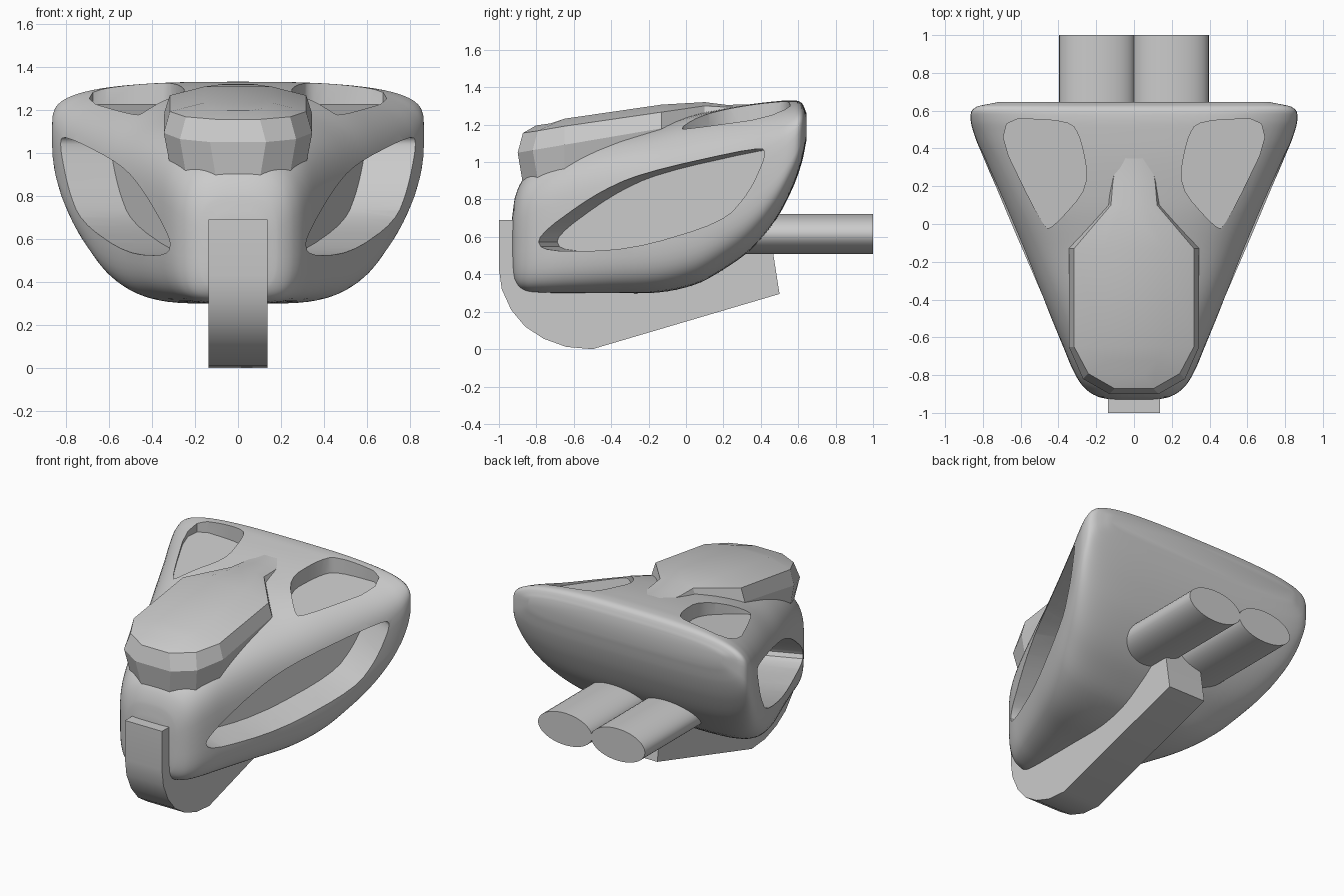
import bpy, bmesh
from math import cos, sin, pi, radians, copysign
from mathutils import Vector

if "Cube" in bpy.data.objects:
    bpy.data.objects.remove(bpy.data.objects["Cube"])


def make(name, verts, faces):
    bm = bmesh.new()
    vs = [bm.verts.new(v) for v in verts]
    for f in faces:
        bm.faces.new([vs[i] for i in f])
    bmesh.ops.recalc_face_normals(bm, faces=bm.faces)
    me = bpy.data.meshes.new(name)
    bm.to_mesh(me)
    bm.free()
    ob = bpy.data.objects.new(name, me)
    bpy.context.collection.objects.link(ob)
    return ob


def loft(name, rings, cap_start=True, cap_end=True):
    n = len(rings[0])
    verts = [v for r in rings for v in r]
    faces = [(k*n + i, k*n + (i+1) % n, (k+1)*n + (i+1) % n, (k+1)*n + i)
             for k in range(len(rings)-1) for i in range(n)]
    if cap_start:
        faces.append(range(n))
    if cap_end:
        faces.append(range((len(rings)-1)*n, len(rings)*n))
    return make(name, verts, faces)


def round_outline(pts, steps=2):
    # corner cutting for soft outlines
    for _ in range(steps):
        out = []
        for i, p in enumerate(pts):
            a, b = Vector(p), Vector(pts[(i+1) % len(pts)])
            out += [a.lerp(b, .22), a.lerp(b, .78)]
        pts = out
    return pts


def smooth(ob, angle=30):
    bpy.ops.object.select_all(action='DESELECT')
    bpy.context.view_layer.objects.active = ob
    ob.select_set(True)
    bpy.ops.object.shade_smooth_by_angle(angle=radians(angle))


def cut(ob, cutter):
    cutter.hide_render = True
    m = ob.modifiers.new("cut", 'BOOLEAN')
    m.object, m.operation, m.solver = cutter, 'DIFFERENCE', 'EXACT'
    bpy.context.view_layer.objects.active = ob
    bpy.ops.object.modifier_apply(modifier=m.name)
    bpy.data.objects.remove(cutter)


def section(y, w, zb, zt, seg=64):
    zm = zb + .55*(zt - zb)
    ring = []
    for i in range(seg):
        c, s = cos(2*pi*i/seg), sin(2*pi*i/seg)
        n, h = (3.0, zt - zm) if s > 0 else (4.6, zm - zb)
        ring.append((w*copysign(abs(c)**(2/n), c), y,
                     zm + h*copysign(abs(s)**(2/n), s)))
    return ring


# Hull: sections along y as (y, half width, bottom, top)
table = [(-.93, .12, .43, .70), (-.915, .19, .36, .81), (-.87, .26, .315, .91),
         (-.79, .315, .302, .98), (-.65, .375, .30, 1.06), (-.4, .48, .30, 1.14),
         (-.15, .587, .302, 1.20), (.05, .672, .345, 1.255), (.2, .735, .425, 1.285),
         (.35, .797, .535, 1.31), (.48, .848, .69, 1.325), (.57, .865, .86, 1.33),
         (.62, .835, 1.0, 1.315), (.645, .72, 1.12, 1.26)]
T = [Vector(t) for t in table]
rows = []
for k in range(len(T)-1):
    p0, p1, p2, p3 = T[max(k-1, 0)], T[k], T[k+1], T[min(k+2, len(T)-1)]
    d = p2[0] - p1[0]
    m1 = (p2-p0) * (d/(p2[0]-p0[0]))
    m2 = (p3-p1) * (d/(p3[0]-p1[0]))
    for j in range(4):
        t = j/4
        rows.append(p1*(2*t**3-3*t*t+1) + m1*(t**3-2*t*t+t)
                    + p2*(3*t*t-2*t**3) + m2*(t**3-t*t))
rows.append(T[-1])
hull = loft("hull", [section(*r) for r in rows])

# Side pockets and top recesses cut into the hull
pocket = round_outline([(-.80, .60), (-.76, .52), (-.30, .53), (.20, .68), (.34, .84),
                        (.43, 1.04), (.40, 1.085), (-.25, .94), (-.5, .82)])
recess = round_outline([(.76, .56), (.34, .55), (.28, .45), (.235, .20),
                        (.43, -.02), (.48, -.02)])
for s in (1, -1):
    rings = []
    for depth in (-.3, .25):
        rings.append([(s*(.645+.424*y - .92*depth), y + .39*depth, z) for y, z in pocket])
    cut(hull, loft("pocket_cutter", rings))
    low = [(s*x, y, 1.17 + .1*y) for x, y in recess]
    high = [(s*x, y, 1.7) for x, y in recess]
    cut(hull, loft("recess_cutter", [low, high]))
smooth(hull, 35)

# Top cover: faceted shell with a domed lid and a narrow rear neck
half = [(.13, -.90), (.27, -.82), (.345, -.65), (.345, -.13), (.15, .10), (.14, .22), (.115, .37)]


def cover_ring(inset, zfun, sx=1.0, sy=0.0):
    pts = []
    for x, y in half:
        yy = y + (inset if y < -.7 else 0) + (sy if y < -.7 else 0)
        pts.append(((x-inset)*sx, yy, zfun(y)))
    return pts + [(-x, y, z) for x, y, z in reversed(pts)]


lid = lambda y: 1.16 + .145*(y+.87) if y < .11 else 1.29 + .03*(y-.1)
rings = [cover_ring(.03, lambda y: .87 + .26*(y+.9)),
         cover_ring(0, lambda y: 1.05 + .17*(y+.9)),
         cover_ring(.028, lid),
         cover_ring(.028, lambda y: lid(y) + (.04 if y < .05 else .02 if y < .15 else .012), .5, .07)]
n = len(rings[0])
verts = [v for r in rings for v in r]
faces = [(k*n+i, k*n+(i+1) % n, (k+1)*n+(i+1) % n, (k+1)*n+i) for k in range(3) for i in range(n)]
for base in (0, 3*n):
    faces += [(base+i, base+i+1, base+n-2-i, base+n-1-i) for i in range(n//2-1)]
smooth(make("top_cover", verts, faces), 22)

# Keel: side profile extruded across x
profile = [(-1, .69), (-1, .43), (-.985, .32), (-.935, .21), (-.86, .12), (-.76, .055),
           (-.64, .012), (-.5, 0), (.5, .295), (.465, .52), (.44, .62), (.3, .6),
           (-.2, .45), (-.82, .45), (-.86, .69)]
smooth(loft("keel", [[(x, y, z) for y, z in profile] for x in (-.137, .137)]), 30)

# Twin oval exhaust pipes
for s, side in ((1, "right"), (-1, "left")):
    smooth(loft("exhaust_pipe_" + side,
                [[(s*.196 + .2*cos(2*pi*i/40), y, .616 + .107*sin(2*pi*i/40)) for i in range(40)]
                 for y in (.2, 1.0)]), 30)
